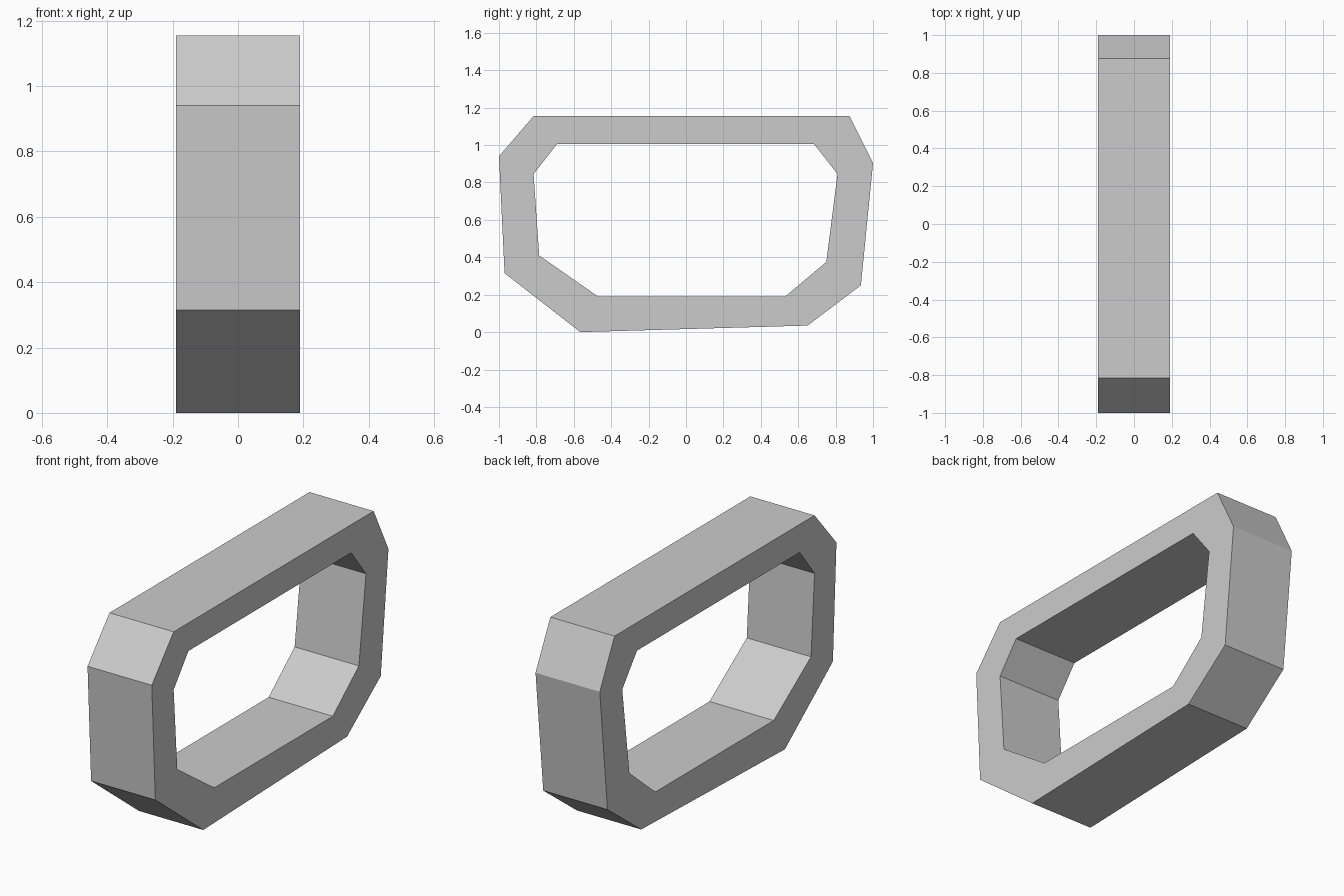
import bpy
import bmesh

default_cube = bpy.data.objects.get("Cube")
if default_cube:
    bpy.data.objects.remove(default_cube, do_unlink=True)

HALF_WIDTH = 0.19

# Matching corners of the outer and inner outlines, as (y, z)
outer = [(-0.815, 1.155), (0.875, 1.155), (1.0, 0.905), (0.935, 0.25),
         (0.65, 0.035), (-0.565, 0.0), (-0.97, 0.315), (-1.0, 0.94)]
inner = [(-0.69, 1.005), (0.685, 1.005), (0.81, 0.845), (0.75, 0.375),
         (0.53, 0.19), (-0.47, 0.19), (-0.785, 0.41), (-0.815, 0.845)]

# Plain grey
grey = bpy.data.materials.new("plain_grey")
grey.use_nodes = True
colour = (0.6, 0.6, 0.6, 1.0)
grey.diffuse_color = colour
grey.node_tree.nodes["Principled BSDF"].inputs["Base Color"].default_value = colour

# Eight-sided frame: each corner has a four-point section, bridged to the next
bm = bmesh.new()
sections = []
for o, i in zip(outer, inner):
    corners = [(-HALF_WIDTH, *o), (HALF_WIDTH, *o),
               (HALF_WIDTH, *i), (-HALF_WIDTH, *i)]
    sections.append([bm.verts.new(c) for c in corners])

for n, a in enumerate(sections):
    b = sections[(n + 1) % len(sections)]
    for k in range(4):
        m = (k + 1) % 4
        bm.faces.new((a[k], a[m], b[m], b[k]))
bmesh.ops.recalc_face_normals(bm, faces=bm.faces)

mesh = bpy.data.meshes.new("ring_frame")
bm.to_mesh(mesh)
bm.free()
mesh.materials.append(grey)
frame = bpy.data.objects.new("ring_frame", mesh)
bpy.context.collection.objects.link(frame)
